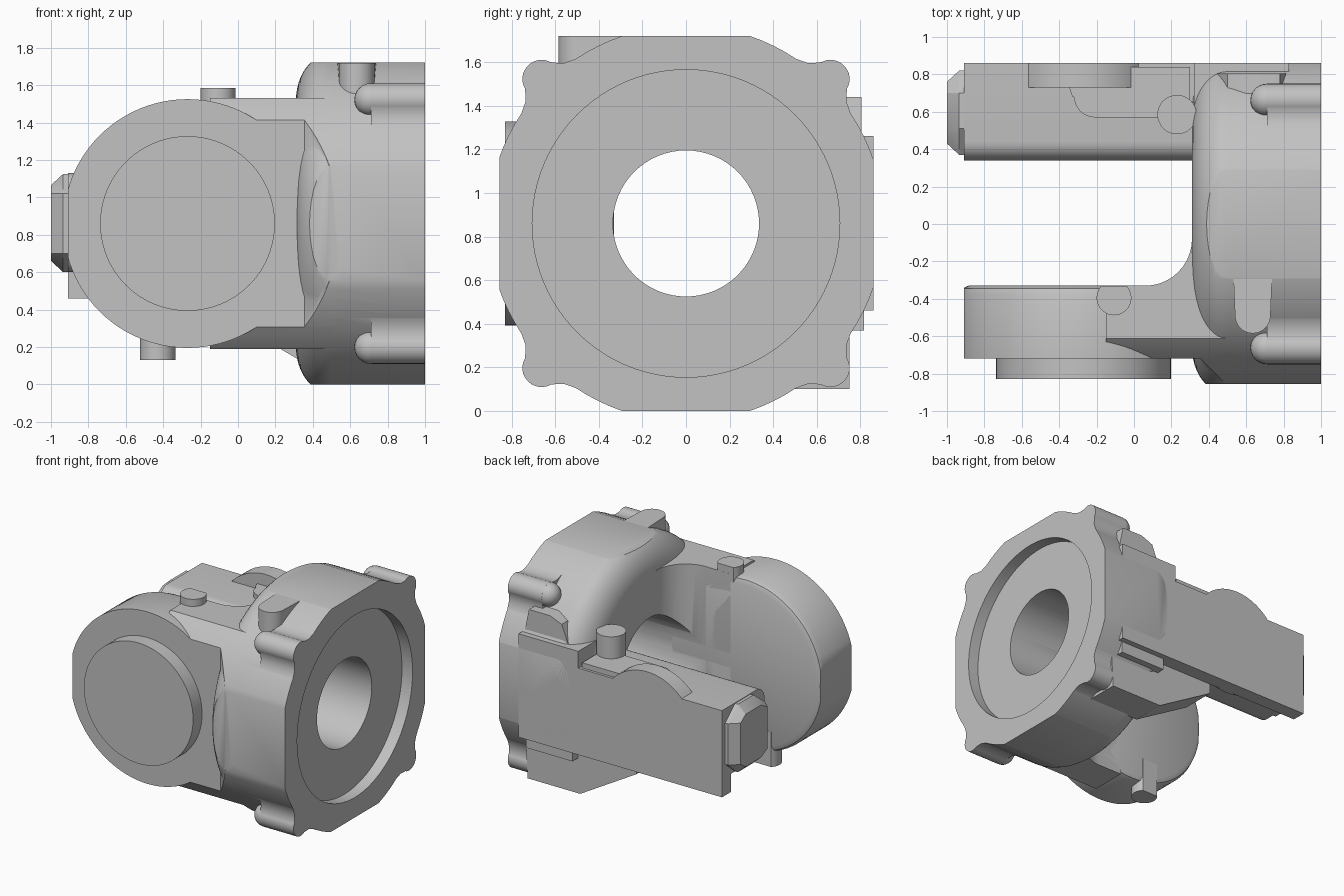
import bpy, bmesh, math
from mathutils import Matrix, Vector

if "Cube" in bpy.data.objects:
    bpy.data.objects.remove(bpy.data.objects["Cube"], do_unlink=True)

grey = bpy.data.materials.new("cast_grey")
grey.use_nodes = True
tone = (0.54, 0.54, 0.54, 1)
grey.diffuse_color = tone
grey.node_tree.nodes["Principled BSDF"].inputs["Base Color"].default_value = tone

MID = 0.86     # height of the main axis


def finish(name, bm):
    bmesh.ops.recalc_face_normals(bm, faces=bm.faces)
    me = bpy.data.meshes.new(name)
    bm.to_mesh(me)
    bm.free()
    me.materials.append(grey)
    ob = bpy.data.objects.new(name, me)
    bpy.context.scene.collection.objects.link(ob)
    return ob


def prism(name, pts, axis, lo, hi):
    """Extrude a 2D outline along an axis; outline is the other two axes in order."""
    bm = bmesh.new()

    def place(p):
        v = list(p)
        v.insert("xyz".index(axis), lo)
        return v
    face = bm.faces.new([bm.verts.new(place(p)) for p in pts])
    out = bmesh.ops.extrude_face_region(bm, geom=[face])
    move = Vector([hi - lo if a == axis else 0 for a in "xyz"])
    bmesh.ops.translate(bm, vec=move, verts=[g for g in out["geom"] if isinstance(g, bmesh.types.BMVert)])
    return finish(name, bm)


def loft(name, rings):
    """Bridge equal rings of 3D points and cap both ends."""
    bm = bmesh.new()
    loops = [[bm.verts.new(p) for p in ring] for ring in rings]
    n = len(loops[0])
    for a, b in zip(loops, loops[1:]):
        for i in range(n):
            bm.faces.new((a[i], a[(i + 1) % n], b[(i + 1) % n], b[i]))
    bm.faces.new(loops[0])
    bm.faces.new(loops[-1])
    return finish(name, bm)


def arc(cx, cy, rx, ry, a, b, n=10):
    steps = [math.radians(a + (b - a) * i / n) for i in range(n + 1)]
    return [(cx + rx * math.cos(t), cy + ry * math.sin(t)) for t in steps]


def circle(cx, cy, r, n=64):
    return arc(cx, cy, r, r, 0, 360, n)[:-1]


def box(name, x, y, z):
    return prism(name, [(x[0], y[0]), (x[1], y[0]), (x[1], y[1]), (x[0], y[1])], "z", *z)


def combine(ob, other, op):
    m = ob.modifiers.new("cut", "BOOLEAN")
    m.operation, m.object, m.solver = op, other, "EXACT"
    bpy.context.view_layer.objects.active = ob
    bpy.ops.object.modifier_apply(modifier=m.name)
    bpy.data.objects.remove(other, do_unlink=True)


# Main housing: barrel with a rounded shoulder, flattened on four sides
shoulder = arc(0.50, 0.66, 0.19, 0.248, 180, 90, 12) + [(1, 0.908)]
housing = loft("housing", [[(x, y, z) for y, z in circle(0, MID, r, 96)] for x, r in shoulder])
combine(housing, box("flat_trim", (0, 2), (-0.855, 0.86), (0, 1.72)), "INTERSECT")

# Neck of the front arm, with a fillet into the housing and a chamfered front corner
neck = prism("arm_neck", circle(0, MID, 0.908, 96), "x", -0.15, 0.6)
combine(neck, box("neck_trim", (-1, 2), (-2, 0), (0.19, 1.53)), "INTERSECT")
plan = [(-0.3, -0.72), (0.355, -0.72), (0.49, -0.855), (0.55, -0.855), (0.55, -0.08)]
plan += arc(0.06, -0.08, 0.25, 0.25, 0, -90) + [(-0.3, -0.33)]
combine(neck, prism("plan_trim", plan, "z", -1, 3), "INTERSECT")
combine(housing, neck, "UNION")

# Corner lugs along the flange, each with a rounded inner end
for sy in (-1, 1):
    for sz in (-1, 1):
        cy, cz = 0.662 * sy, MID + 0.662 * sz
        combine(housing, prism("corner_lug", circle(cy, cz, 0.088, 32), "x", 0.71, 1), "UNION")
        bm = bmesh.new()
        bmesh.ops.create_uvsphere(bm, u_segments=24, v_segments=12, radius=0.088,
                                  matrix=Matrix.Translation((0.71, cy, cz)))
        finish("lug_end", bm)
        # web that blends each lug into the barrel
        w = [(0.49, 0.76), (0.56, 0.735), (0.66, 0.74), (0.74, 0.66), (0.735, 0.56), (0.76, 0.49)]
        combine(housing, prism("lug_web", [(sy * a, MID + sz * b) for a, b in w], "x", 0.71, 1), "UNION")

# Bore and shallow face recess
combine(housing, prism("bore", circle(0, MID, 0.335), "x", -1, 2), "DIFFERENCE")
combine(housing, prism("recess", circle(0, MID, 0.705, 96), "x", 0.91, 1.2), "DIFFERENCE")

# Front arm: round pad with chamfered inner edge and a flat tip
pad = loft("front_arm_disc", [[(x, y, z) for x, z in circle(-0.27, MID, r, 96)]
                              for y, r in ((-0.72, 0.665), (-0.38, 0.665), (-0.345, 0.65), (-0.33, 0.615))])
combine(pad, box("tip_trim", (-0.91, 1), (-2, 2), (-1, 3)), "INTERSECT")
prism("front_boss", circle(-0.27, MID, 0.467, 96), "y", -0.83, -0.71)

# Small knobs above and below the front arm, flush with its inner face, and on the back arm
prism("top_knob", arc(-0.107, -0.395, 0.093, 0.093, 136, 404, 28), "z", 1.35, 1.585)
prism("bottom_knob", arc(-0.43, -0.395, 0.095, 0.095, 136, 404, 28), "z", 0.13, 0.4)
prism("back_arm_knob", circle(0.23, 0.585, 0.105, 32), "z", 1.0, 1.34)

# Back arm bar with rounded inner edges and a deeper outer plate
bar = arc(0.44, 1.03, 0.1, 0.1, 90, 180, 8) + arc(0.44, 0.7, 0.1, 0.1, 180, 270, 8)
bar += [(0.75, 0.6), (0.75, 0.46), (0.86, 0.46), (0.86, 1.13)]
prism("back_arm", bar, "x", -0.91, 0.45)
prism("back_arm_disc", circle(-0.27, MID, 0.4, 64), "y", 0.73, 0.86)
ridge = [(-0.35, 0.74), (-0.33, 0.68)] + arc(-0.21, 0.68, 0.11, 0.11, 180, 270, 6)
prism("back_arm_ridge", ridge + [(0.3, 0.57), (0.3, 0.84), (-0.35, 0.84)], "z", 0.9, 1.17)

# Pads on the back and underside of the housing
box("back_plate", (0.32, 0.83), (0.5, 0.86), (0.46, 1.26))
prism("upper_back_pad", [(0.42, 1.2), (0.83, 1.2), (0.78, 1.44), (0.6, 1.44), (0.5, 1.4)], "y", 0.5, 0.805)
prism("lower_back_pad", [(-0.1, 0.48), (0.85, 0.48), (0.83, 0.1), (0.38, 0.1), (-0.1, 0.38)], "y", 0.48, 0.75)
box("lower_back_step", (0.4, 0.8), (0.5, 0.815), (0.37, 0.5))

# Slot-shaped boss on top of the housing
slot = arc(0.635, -0.49, 0.095, 0.095, 180, 360, 16)
prism("top_slot_boss", slot + [(0.74, -0.25), (0.53, -0.25)], "z", 1.4, 1.719)


# Eight-sided chamfered stub on the back arm tip
def octagon(x, inset):
    y0, y1, z0, z1 = 0.37 + inset, 0.82 - inset, 0.6 + inset, 1.125 - inset
    return [(x, y, z) for y, z in ((0.51, z0), (0.7, z0), (y1, 0.7), (y1, 1.02),
                                   (0.7, z1), (0.51, z1), (y0, 1.02), (y0, 0.7))]


loft("tip_stub", [octagon(-0.9, 0), octagon(-0.935, 0), octagon(-1, 0.06)])

# Smooth shading with sharp edges kept
for ob in bpy.context.scene.collection.objects:
    if ob.type == "MESH":
        bpy.ops.object.select_all(action="DESELECT")
        ob.select_set(True)
        bpy.context.view_layer.objects.active = ob
        bpy.ops.object.shade_smooth_by_angle(angle=math.radians(30))
